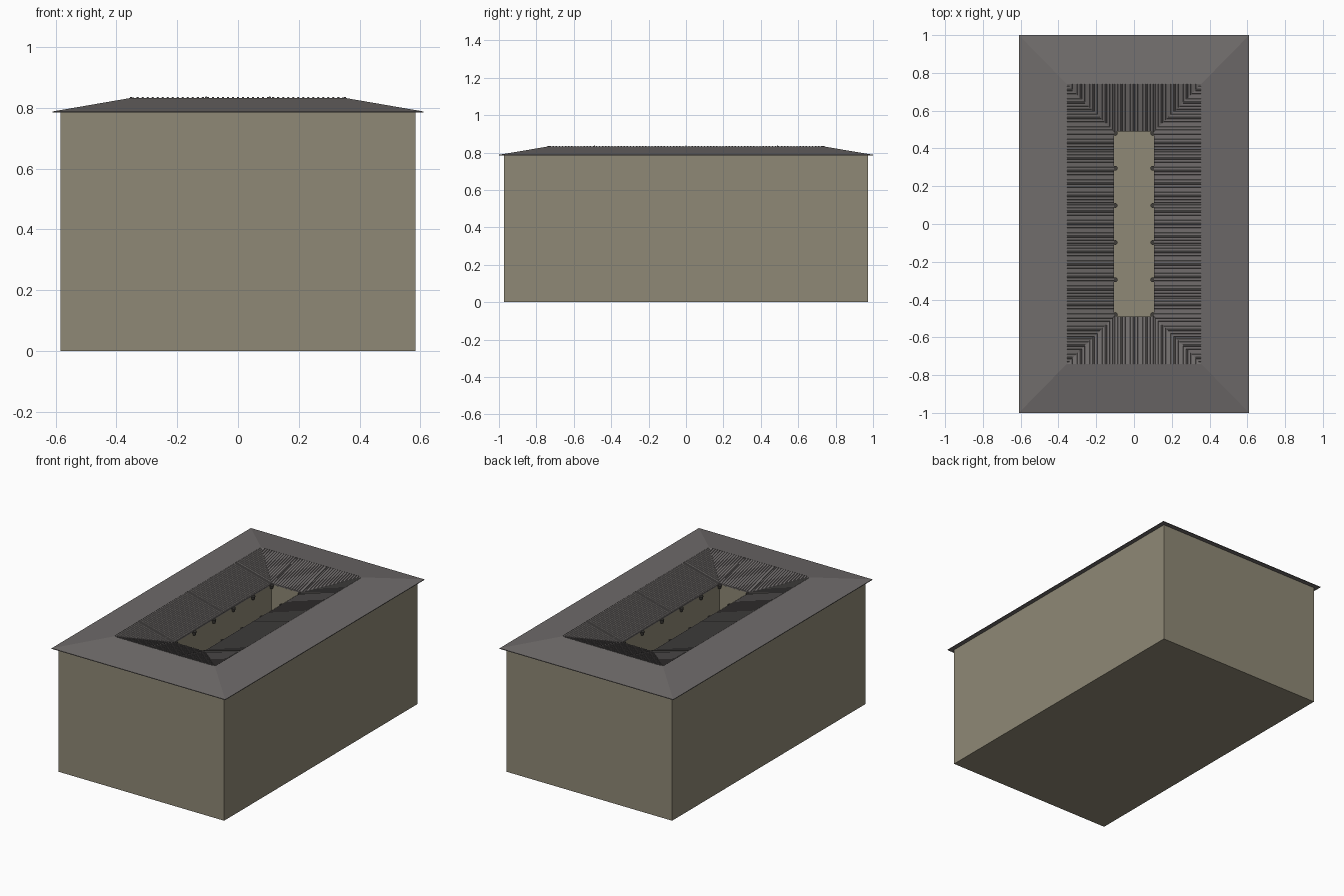
import bpy, bmesh, math
from mathutils import Vector

if "Cube" in bpy.data.objects:
    bpy.data.objects.remove(bpy.data.objects["Cube"])


def material(name, rgb):
    m = bpy.data.materials.new(name)
    m.diffuse_color = (*rgb, 1)
    m.use_nodes = True
    m.node_tree.nodes["Principled BSDF"].inputs["Base Color"].default_value = m.diffuse_color
    return m


OLIVE = material("olive plaster", (0.275, 0.25, 0.18))
GREY = material("grey tile", (0.16, 0.148, 0.146))
DARK = material("dark iron", (0.05, 0.047, 0.042))

# ridge and inner eave, half sizes and heights
RX, RY, RZ = 0.355, 0.74, 0.832
RUN, EAVE_Z = 0.25, 0.765


def finish(bm, name, mat):
    bmesh.ops.recalc_face_normals(bm, faces=bm.faces)
    me = bpy.data.meshes.new(name)
    bm.to_mesh(me)
    bm.free()
    me.materials.append(mat)
    ob = bpy.data.objects.new(name, me)
    bpy.context.collection.objects.link(ob)
    return ob


def rings(name, loops, mat, closed=False, caps=False):
    """Bridge a list of rectangles (half x, half y, z)."""
    bm = bmesh.new()
    vs = [[bm.verts.new((sx * x, sy * y, z))
           for sx, sy in ((-1, -1), (1, -1), (1, 1), (-1, 1))]
          for x, y, z in loops]
    n = len(vs)
    for i in range(n if closed else n - 1):
        a, b = vs[i], vs[(i + 1) % n]
        for k in range(4):
            j = (k + 1) % 4
            bm.faces.new((a[k], a[j], b[j], b[k]))
    if caps:
        bm.faces.new(vs[0])
        bm.faces.new(vs[-1])
    return finish(bm, name, mat)


# Walls: outer box, wall top and open courtyard down to its floor
rings("walls", [(0.583, 0.972, 0), (0.583, 0.972, 0.784),
                (0.108, 0.493, 0.757), (0.108, 0.493, 0.01)], OLIVE, caps=True)

# Roof: outer hipped slopes, ridge, inner slopes down to the courtyard
rings("roof", [(0.61, 1.0, 0.784), (0.61, 1.0, 0.788), (RX, RY, RZ),
               (RX - RUN, RY - RUN, EAVE_Z), (RX - RUN, RY - RUN, EAVE_Z - 0.006),
               (0.57, 0.96, 0.784)], GREY, closed=True)


def roll(bm, p, length, width, height, half, side, along_y):
    """One tile roll running from the ridge down the inner slope."""
    drop = (RZ - EAVE_Z) / RUN
    section = ((-0.5, -0.001), (-0.3, height), (0.3, height), (0.5, -0.001))
    ends = []
    for t in (0, length):
        ring = []
        for u, h in section:
            q, d, z = p + u * width, side * (half - t), RZ - drop * t + h
            ring.append(bm.verts.new((q, d, z) if along_y else (d, q, z)))
        ends.append(ring)
    a, b = ends
    for k in range(4):
        j = (k + 1) % 4
        bm.faces.new((a[k], a[j], b[j], b[k]))
    bm.faces.new(a)
    bm.faces.new(b[::-1])


# Tile rolls on the four inner slopes, cut off at the valleys
PITCH = 0.0165
for name, half, span, along_y in (("side_tile_rolls", RX, RY, False),
                                  ("end_tile_rolls", RY, RX, True)):
    bm = bmesh.new()
    n = int((span - 0.01) / PITCH)
    for side in (-1, 1):
        for i in range(-n, n + 1):
            p = i * PITCH
            roll(bm, p, min(RUN, span - abs(p)), 0.0095, 0.003, half, side, along_y)
        # wider cover strips where the roof bays meet
        for p in ((-0.49, 0, 0.49) if not along_y else (-0.105, 0.105)):
            roll(bm, p, RUN, 0.008, 0.0045, half, side, along_y)
    finish(bm, name, GREY)

# Round brackets under the courtyard eaves
for side in (-1, 1):
    for i, y in enumerate((-0.48, -0.295, -0.098, 0.098, 0.295, 0.48)):
        bm = bmesh.new()
        bmesh.ops.create_cone(bm, cap_ends=True, segments=12, radius1=0.008,
                              radius2=0.013, depth=0.022)
        bmesh.ops.translate(bm, verts=bm.verts, vec=Vector((side * 0.1, y, 0.75)))
        finish(bm, f"eave_bracket_{'left' if side < 0 else 'right'}_{i + 1}", DARK)
